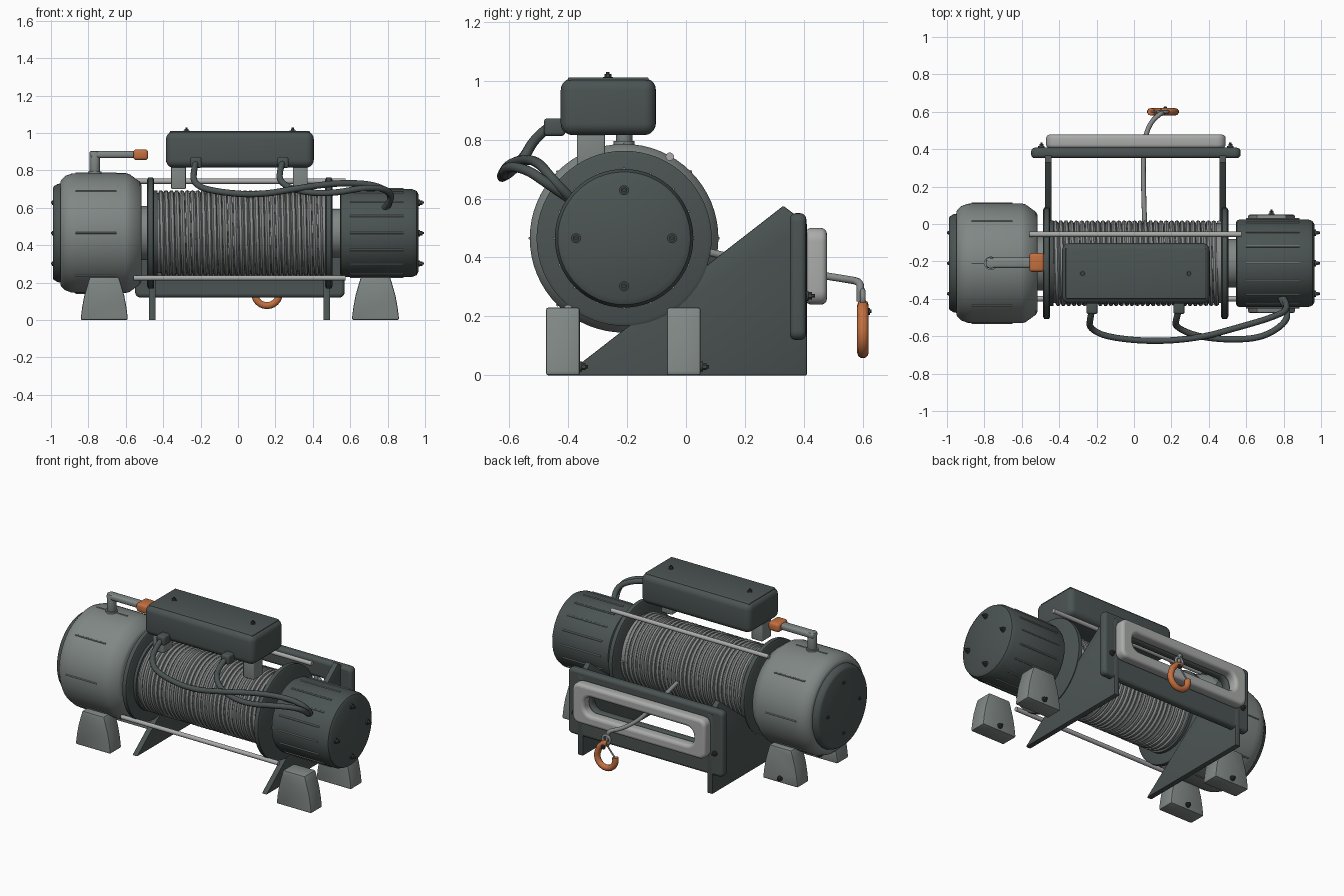
import bpy, bmesh, math
from mathutils import Vector, Matrix

if "Cube" in bpy.data.objects:
    bpy.data.objects.remove(bpy.data.objects["Cube"])

AY, AZ = -0.21, 0.465          # main axis position in y and z


def mat(name, r, g, b):
    m = bpy.data.materials.new(name)
    m.diffuse_color = (r, g, b, 1)
    m.use_nodes = True
    m.node_tree.nodes["Principled BSDF"].inputs["Base Color"].default_value = m.diffuse_color
    return m


DARK = mat("dark grey paint", 0.070, 0.088, 0.085)
MID = mat("mid grey metal", 0.215, 0.245, 0.232)
ROPE = mat("steel rope grey", 0.24, 0.255, 0.25)
LIGHT = mat("light aluminium", 0.40, 0.41, 0.40)
ORANGE = mat("safety orange", 0.55, 0.16, 0.05)
BOLT = mat("bolt grey", 0.05, 0.058, 0.057)


def finish(ob, angle=35):
    """Convert to mesh with modifiers applied and smooth by angle."""
    bpy.ops.object.select_all(action='DESELECT')
    ob.select_set(True)
    bpy.context.view_layer.objects.active = ob
    bpy.ops.object.convert(target='MESH')
    bpy.ops.object.shade_smooth_by_angle(angle=math.radians(angle))
    return ob


def add(name, bm, material, bevel=0, segs=3):
    bmesh.ops.recalc_face_normals(bm, faces=bm.faces)
    me = bpy.data.meshes.new(name)
    bm.to_mesh(me)
    bm.free()
    me.materials.append(material)
    ob = bpy.data.objects.new(name, me)
    bpy.context.collection.objects.link(ob)
    if bevel:
        b = ob.modifiers.new("bevel", 'BEVEL')
        b.width, b.segments = bevel, segs
    return finish(ob)


def lathe(name, prof, material, n=64):
    """Closed solid turned about the main axis from (x, radius) points."""
    bm = bmesh.new()
    rings = [[bm.verts.new((x, AY + r * math.cos(2 * math.pi * i / n),
                            AZ + r * math.sin(2 * math.pi * i / n)))
              for i in range(n)] for x, r in prof]
    for a, b in zip(rings, rings[1:]):
        for i in range(n):
            j = (i + 1) % n
            bm.faces.new((a[i], a[j], b[j], b[i]))
    bm.faces.new(rings[0])
    bm.faces.new(rings[-1])
    return add(name, bm, material)


def box(name, x, y, z, material, bevel=0.008, segs=3):
    bm = bmesh.new()
    bmesh.ops.create_cube(bm, size=1)
    for v in bm.verts:
        for k, (lo, hi) in enumerate((x, y, z)):
            v.co[k] = lo if v.co[k] < 0 else hi
    return add(name, bm, material, bevel, segs)


def prism(name, pts, axis, lo, hi, material, bevel=0.006):
    """Extrude (u, z) outline along x (u = y) or along y (u = x)."""
    bm = bmesh.new()

    def ring(t):
        return [bm.verts.new((t, u, z) if axis == 'x' else (u, t, z)) for u, z in pts]
    a, b = ring(lo), ring(hi)
    bm.faces.new(a)
    bm.faces.new(b)
    for i in range(len(pts)):
        j = (i + 1) % len(pts)
        bm.faces.new((a[i], a[j], b[j], b[i]))
    return add(name, bm, material, bevel, 2)


def rod(name, a, b, r, material, n=20, bevel=0):
    a, b = Vector(a), Vector(b)
    bm = bmesh.new()
    m = Matrix.Translation((a + b) / 2) @ (b - a).to_track_quat('Z', 'Y').to_matrix().to_4x4()
    bmesh.ops.create_cone(bm, cap_ends=True, segments=n, radius1=r, radius2=r,
                          depth=(b - a).length, matrix=m)
    return add(name, bm, material, bevel, 2)


def tube(name, pts, r, material, smooth=True, res=2, cyclic=False):
    cu = bpy.data.curves.new(name, 'CURVE')
    cu.dimensions, cu.bevel_depth, cu.bevel_resolution = '3D', r, res
    cu.use_fill_caps = True
    sp = cu.splines.new('NURBS' if smooth else 'POLY')
    sp.points.add(len(pts) - 1)
    for p, co in zip(sp.points, pts):
        p.co = (*co, 1)
    sp.use_cyclic_u = cyclic
    if smooth:
        sp.order_u, sp.use_endpoint_u, sp.resolution_u = 3, True, 8
    cu.materials.append(material)
    ob = bpy.data.objects.new(name, cu)
    bpy.context.collection.objects.link(ob)
    return finish(ob, 50)


def bolt(name, p, d):
    """Hex head on a washer with a short stud, pointing along d."""
    p, d = Vector(p), Vector(d)
    rod(name + "_washer", p - d * 0.005, p + d * 0.006, 0.017, BOLT, 16)
    rod(name + "_head", p, p + d * 0.018, 0.012, BOLT, 6)
    rod(name + "_stud", p, p + d * 0.027, 0.006, BOLT, 8)


def slotted_plate(name, x, z, r, sx, sz, y, bev, material):
    """Rounded plate facing y with a rounded slot."""
    cu = bpy.data.curves.new(name, 'CURVE')
    cu.dimensions, cu.fill_mode = '2D', 'BOTH'
    cu.extrude, cu.bevel_depth, cu.bevel_resolution = (y[1] - y[0]) / 2 - bev, bev, 3
    cu.offset = -bev
    for (x0, x1), (z0, z1), rad in ((x, z, r), (sx, sz, (sz[1] - sz[0]) * 0.42)):
        pts = []
        for cx, cz, a0 in ((x1 - rad, z1 - rad, 0), (x0 + rad, z1 - rad, 90),
                           (x0 + rad, z0 + rad, 180), (x1 - rad, z0 + rad, 270)):
            for k in range(7):
                a = math.radians(a0 + 15 * k)
                pts.append((cx + rad * math.cos(a), cz + rad * math.sin(a)))
        sp = cu.splines.new('POLY')
        sp.points.add(len(pts) - 1)
        for p, (u, v) in zip(sp.points, pts):
            p.co = (u, v, 0, 1)
        sp.use_cyclic_u = True
    cu.materials.append(material)
    ob = bpy.data.objects.new(name, cu)
    bpy.context.collection.objects.link(ob)
    ob.rotation_euler = (math.pi / 2, 0, 0)
    ob.location.y = (y[0] + y[1]) / 2
    return finish(ob)


# Turned bodies: gearbox, end cap, motor, flanges, drum
lathe("gearbox_housing", [(-0.95, .275), (-0.945, .285), (-0.925, .305), (-0.89, .318), (-0.86, .32),
                          (-0.60, .32), (-0.58, .315), (-0.525, .275), (-0.515, .255)], MID)
lathe("gearbox_cap", [(-0.99, .24), (-0.985, .25), (-0.965, .262), (-0.94, .267)], DARK)
lathe("motor_housing", [(.545, .215), (.55, .228), (.565, .235), (.93, .235), (.955, .225), (.966, .205)], DARK)
lathe("drive_collar", [(-0.53, .145), (-0.44, .145)], MID)
lathe("motor_collar", [(.48, .13), (.56, .13)], MID)
for name, c in (("left_flange", -0.467), ("right_flange", 0.485)):
    lathe(name, [(c - .019, .285), (c - .013, .297), (c + .013, .297), (c + .019, .285)], DARK)
lathe("left_drum_cheek", [(-0.455, .228), (-0.43, .228)], DARK)
lathe("drum_core", [(-0.44, .213), (.475, .213)], ROPE)

# Rope wound on the drum
turns, per = 31, 36
tube("wound_rope", [(-0.42 + 0.875 * i / (turns * per), AY + .216 * math.cos(2 * math.pi * i / per),
                     AZ + .216 * math.sin(2 * math.pi * i / per)) for i in range(turns * per + 1)],
     0.0138, ROPE, smooth=False, res=1)

# Raised ribs round the motor and short ribs round the gearbox
for count, x0, x1, r, m in ((16, .60, .885, .236, MID), (8, -.87, -.65, .3195, MID)):
    for i in range(count):
        a = 2 * math.pi * i / count
        y, z = AY + r * math.cos(a), AZ + r * math.sin(a)
        rod("motor_rib" if count == 16 else "gearbox_rib", (x0, y, z), (x1, y, z), .005, m, 8)

# End screws
for i in range(4):
    a = math.pi / 2 * i
    c, s = math.cos(a), math.sin(a)
    bolt("motor_screw", (.968, AY + .163 * c, AZ + .163 * s), (1, 0, 0))
    bolt("cap_screw", (-.984, AY + .163 * c, AZ + .163 * s), (-.6, 0, 0))

# Tie rods
rod("upper_tie_rod", (-.56, -.055, .742), (.575, -.055, .742), .014, LIGHT)
rod("lower_tie_rod", (-.56, -.40, .225), (.575, -.40, .225), .014, LIGHT)

# Flared feet with bolts
half = [(.125, 0), (.125, .015), (.118, .07), (.107, .13), (.09, .19), (.078, .23)]
for cx in (-.715, .735):
    for y0 in (-.475, -.065):
        pts = [(cx + w, z) for w, z in half] + [(cx - w, z) for w, z in reversed(half)]
        prism("foot", pts, 'y', y0, y0 + .115, MID, .008)
        bolt("foot_bolt", (cx, y0 + .116, .03), (0, 1, 0))

# Triangular side plates
for cx in (-.459, .475):
    prism("side_plate", [(-.41, 0), (.41, 0), (.41, .515), (.33, .575)], 'x', cx - .018, cx + .018, DARK, .004)

# Rear mounting plate and rope guide
slotted_plate("rear_plate", (-.55, .57), (.12, .55), .03, (-.38, .40), (.31, .43), (.352, .408), .02, DARK)
slotted_plate("rope_guide", (-.47, .49), (.24, .50), .045, (-.385, .405), (.31, .43), (.405, .478), .02, LIGHT)
for x in (-.495, .515):
    bolt("guide_bolt", (x, .41, .27), (0, 1, 0))

# Control box, its brackets and lid screws
box("control_box", (-.385, .405), (-.425, -.102), (.815, 1.008), DARK, .04, 5)
box("box_lid", (-.365, .385), (-.40, -.127), (.99, 1.011), DARK, .005)
for x in (-.318, .333):
    box("box_bracket", (x - .039, x + .039), (-.37, -.275), (.70, .83), MID, .006)
for x in (-.275, .293):
    bolt("lid_screw", (x, -.265, 1.008), (0, 0, .8))

# Cable glands and power cables
for x in (-.225, .24):
    box("cable_gland", (x - .03, x + .03), (-.482, -.41), (.812, .872), DARK, .012)
tube("power_cable_left", [(-.225, -.46, .845), (-.235, -.51, .81), (-.24, -.555, .73), (-.15, -.605, .69),
                          (.1, -.63, .665), (.35, -.61, .71), (.55, -.555, .735), (.74, -.50, .725),
                          (.84, -.45, .66), (.79, -.385, .595)], .017, DARK, res=3)
tube("power_cable_right", [(.24, -.46, .845), (.225, -.51, .81), (.22, -.55, .735), (.33, -.60, .685),
                           (.5, -.62, .675), (.68, -.61, .71), (.80, -.54, .70), (.83, -.47, .65),
                           (.785, -.395, .60)], .017, DARK, res=3)

# Clutch lever with orange grip
rod("lever_collar", (-.765, AY, .77), (-.765, AY, .795), .036, MID)
rod("lever_post", (-.765, AY, .78), (-.765, AY, .903), .028, MID, 20, .006)
box("lever_arm", (-.79, -.54), (-.236, -.180), (.866, .904), MID, .014)
box("lever_grip", (-.56, -.48), (-.256, -.156), (.855, .912), ORANGE, .016)

# Free rope end through the guide
tube("free_rope", [(.058, -.02, .44), (.05, .2, .39), (.05, .38, .35), (.06, .47, .338), (.09, .545, .326),
                   (.14, .59, .318), (.152, .592, .29), (.153, .592, .25)], .013, ROPE, res=3)

# Hook with eye, latch and pin
HX, HY, HZ = .155, .60, .143
tube("hook_eye", [(HX + .026 * math.cos(math.pi * i / 10), HY, .262 + .026 * math.sin(math.pi * i / 10))
                  for i in range(20)], .009, ROPE, smooth=False, cyclic=True)
arc = [(HX + .066 * math.cos(math.radians(a)), HY, HZ + .066 * math.sin(math.radians(a)))
       for a in range(15, -196, -15)]
tube("hook", [(HX - .012, HY, .238), (HX + .02, HY, .232), (HX + .05, HY, .20)] + arc, .0195, ORANGE,
     smooth=False, res=3)
rod("hook_latch", (HX - .005, HY, .225), (HX - .06, HY, .16), .005, LIGHT, 8)
bolt("hook_pin", (HX + .012, HY + .016, .217), (0, .5, 0))
